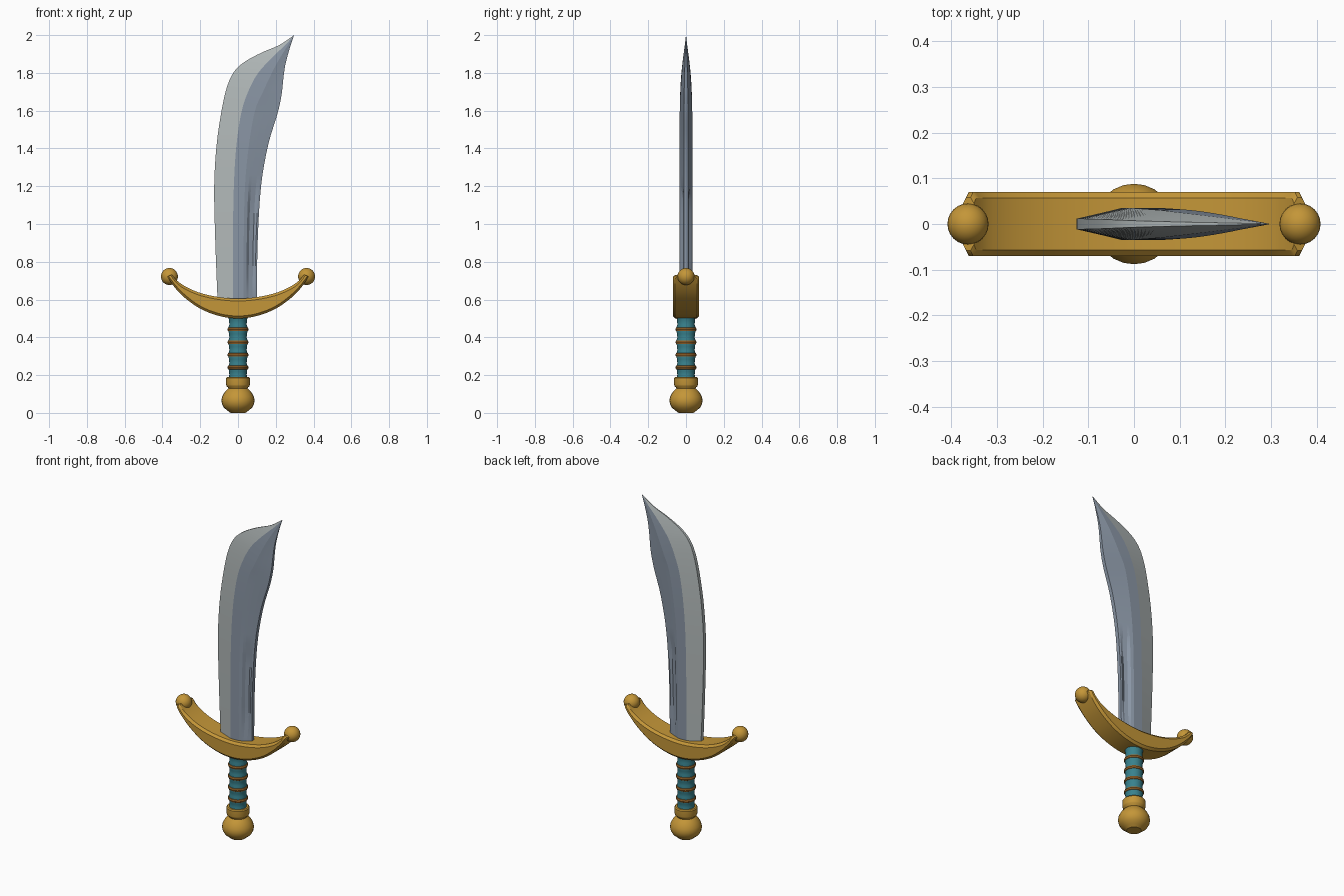
import bpy, bmesh, math
from mathutils import Vector

if "Cube" in bpy.data.objects:
    bpy.data.objects.remove(bpy.data.objects["Cube"])


def material(name, rgb):
    m = bpy.data.materials.new(name)
    lin = [(c / 255 / 12.92) if c < 11 else ((c / 255 + 0.055) / 1.055) ** 2.4 for c in rgb]
    m.diffuse_color = (*lin, 1)
    m.use_nodes = True
    m.node_tree.nodes["Principled BSDF"].inputs["Base Color"].default_value = m.diffuse_color
    return m


GOLD = material("gold", (196, 150, 56))
BRONZE = material("bronze", (160, 106, 44))
TEAL = material("teal", (56, 130, 142))
STEEL = material("blue steel", (138, 150, 165))
EDGE = material("pale edge steel", (177, 184, 184))


def smooth_rows(rows, steps):
    """Catmull-Rom interpolation between rows of numbers."""
    out = []
    for i in range(len(rows) - 1):
        p0, p1, p2 = rows[max(i - 1, 0)], rows[i], rows[i + 1]
        p3 = rows[min(i + 2, len(rows) - 1)]
        for k in range(steps):
            t = k / steps
            out.append([0.5 * (2 * b + (c - a) * t + (2 * a - 5 * b + 4 * c - d) * t * t
                               + (3 * b - a - 3 * c + d) * t ** 3)
                        for a, b, c, d in zip(p0, p1, p2, p3)])
    return out + [list(rows[-1])]


def loft(name, rings, mats, rule=lambda j: 0):
    """Skin closed rings; lengthwise edges stay sharp, shading is smooth along them."""
    bm = bmesh.new()
    vs = [[bm.verts.new(p) for p in r] for r in rings]
    n = len(rings[0])
    for a, b in zip(vs, vs[1:]):
        for j in range(n):
            f = bm.faces.new((a[j], a[(j + 1) % n], b[(j + 1) % n], b[j]))
            f.material_index = rule(j)
            f.smooth = True
    for a, b in zip(vs, vs[1:]):
        for j in range(n):
            bm.edges.get((a[j], b[j])).smooth = False
    for ring in (vs[0], vs[-1]):
        cap = bm.faces.new(ring)
        for e in cap.edges:
            e.smooth = False
    bmesh.ops.remove_doubles(bm, verts=bm.verts, dist=1e-5)
    bmesh.ops.recalc_face_normals(bm, faces=bm.faces)
    me = bpy.data.meshes.new(name)
    bm.to_mesh(me)
    bm.free()
    for m in mats:
        me.materials.append(m)
    ob = bpy.data.objects.new(name, me)
    bpy.context.collection.objects.link(ob)
    return ob


def lathe(name, profile, mat, sides=24, angle=35):
    """Turn a (radius, z) profile around the z axis."""
    rings = [[(r * math.cos(2 * math.pi * k / sides), r * math.sin(2 * math.pi * k / sides), z)
              for k in range(sides)] for r, z in profile]
    ob = loft(name, rings, [mat])
    bpy.ops.object.select_all(action='DESELECT')
    bpy.context.view_layer.objects.active = ob
    ob.select_set(True)
    for e in ob.data.edges:
        e.use_edge_sharp = False
    bpy.ops.object.shade_smooth_by_angle(angle=math.radians(angle))
    return ob


# Blade: cutting edge, two ridges and back edge as (x, z) pairs, then half thickness
blade_rows = [
    (-.107, .57, -.027, .57, .030, .57, .100, .57, .035),
    (-.120, .90, -.027, .90, .030, .90, .104, .90, .035),
    (-.126, 1.20, -.022, 1.20, .037, 1.20, .122, 1.20, .035),
    (-.113, 1.42, -.008, 1.42, .058, 1.42, .160, 1.42, .035),
    (-.087, 1.60, .020, 1.60, .090, 1.60, .208, 1.58, .033),
    (-.060, 1.72, .058, 1.71, .128, 1.69, .230, 1.68, .030),
    (-.025, 1.80, .100, 1.79, .165, 1.77, .240, 1.77, .025),
    (.030, 1.855, .150, 1.85, .200, 1.84, .250, 1.84, .019),
    (.120, 1.905, .205, 1.905, .235, 1.90, .265, 1.90, .012),
    (.220, 1.948, .253, 1.95, .267, 1.95, .280, 1.95, .006),
    (.2968, 2.0, .2969, 2.0, .2971, 2.0, .2972, 2.0, .0002),
]
rings = []
for lx, lz, ax, az, bx, bz, rx, rz, t in smooth_rows(blade_rows, 4):
    thin = t * 0.33
    half = [(lx, lz, thin), (ax, az, t), (bx, bz, t)]
    # fuller: a shallow groove behind the second ridge on the lower blade
    depth = 0.010 if 0.68 < rz < 1.19 else 0.0
    for f, cut in ((.22, 0), (.38, 1), (.68, 1), (.88, 0)):
        half.append((bx + (rx - bx) * f, bz + (rz - bz) * f, t + (thin - t) * f - cut * depth))
    half.append((rx, rz, thin))
    rings.append([(x, -h, z) for x, z, h in half] + [(x, h, z) for x, z, h in reversed(half)])
last = len(rings[0]) - 1
loft("blade", rings, [STEEL, EDGE], lambda j: 1 if j in (0, last - 1, last) else 0)

# Guard: crescent with chamfered long edges, top (x, z) and bottom (x, z)
half_guard = [
    (0, .605, 0, .500), (.10, .613, .10, .513), (.19, .632, .20, .552),
    (.265, .662, .285, .612), (.32, .698, .338, .668), (.350, .732, .374, .722),
]
guard_rows = [(-a, b, -c, d) for a, b, c, d in half_guard[:0:-1]] + half_guard
stations = smooth_rows(guard_rows, 4)
rings = []
for i, (tx, tz, bx, bz) in enumerate(stations):
    top, bot = Vector((tx, 0, tz)), Vector((bx, 0, bz))
    d = bot - top
    c = min(0.013, d.length * 0.3)
    inset = d.normalized() * c
    w = 0.058 if i in (0, len(stations) - 1) else 0.07
    y, yc = Vector((0, w, 0)), Vector((0, w - 0.013, 0))
    rings.append([top - yc, top + inset - y, bot - inset - y, bot - yc,
                  bot + yc, bot - inset + y, top + inset + y, top + yc])
loft("guard", rings, [GOLD])

# Ball on each guard tip
for side, label in ((-1, "left"), (1, "right")):
    bpy.ops.mesh.primitive_uv_sphere_add(segments=24, ring_count=14, radius=0.045,
                                         location=(side * 0.363, 0, 0.722))
    ball = bpy.context.object
    ball.name = label + "_guard_ball"
    ball.data.materials.append(GOLD)
    bpy.ops.object.shade_smooth()

# Grip: waisted segments separated by wrap rings
ring_z = [0.24, 0.307, 0.374, 0.442]
grip = [(0.050, 0.18)]
bounds = [0.18] + ring_z + [0.515]
for lo, hi in zip(bounds, bounds[1:]):
    grip += [(0.046, lo + (hi - lo) * 0.35), (0.047, lo + (hi - lo) * 0.65), (0.053, hi)]
lathe("grip", grip, TEAL)
for i, z in enumerate(ring_z):
    lathe(f"grip_ring_{i + 1}", [(0.046, z - .012), (0.053, z - .008), (0.056, z),
                                 (0.053, z + .008), (0.046, z + .012)], BRONZE)

# Pommel and collar
lathe("pommel", [(0.040, 0), (0.056, 0.012), (0.074, 0.027), (0.084, 0.045), (0.088, 0.065),
                 (0.084, 0.085), (0.074, 0.105), (0.060, 0.122), (0.050, 0.130)], GOLD)
lathe("collar", [(0.048, 0.122), (0.052, 0.134), (0.061, 0.142), (0.063, 0.150),
                 (0.063, 0.184), (0.058, 0.190), (0.045, 0.190)], GOLD)
